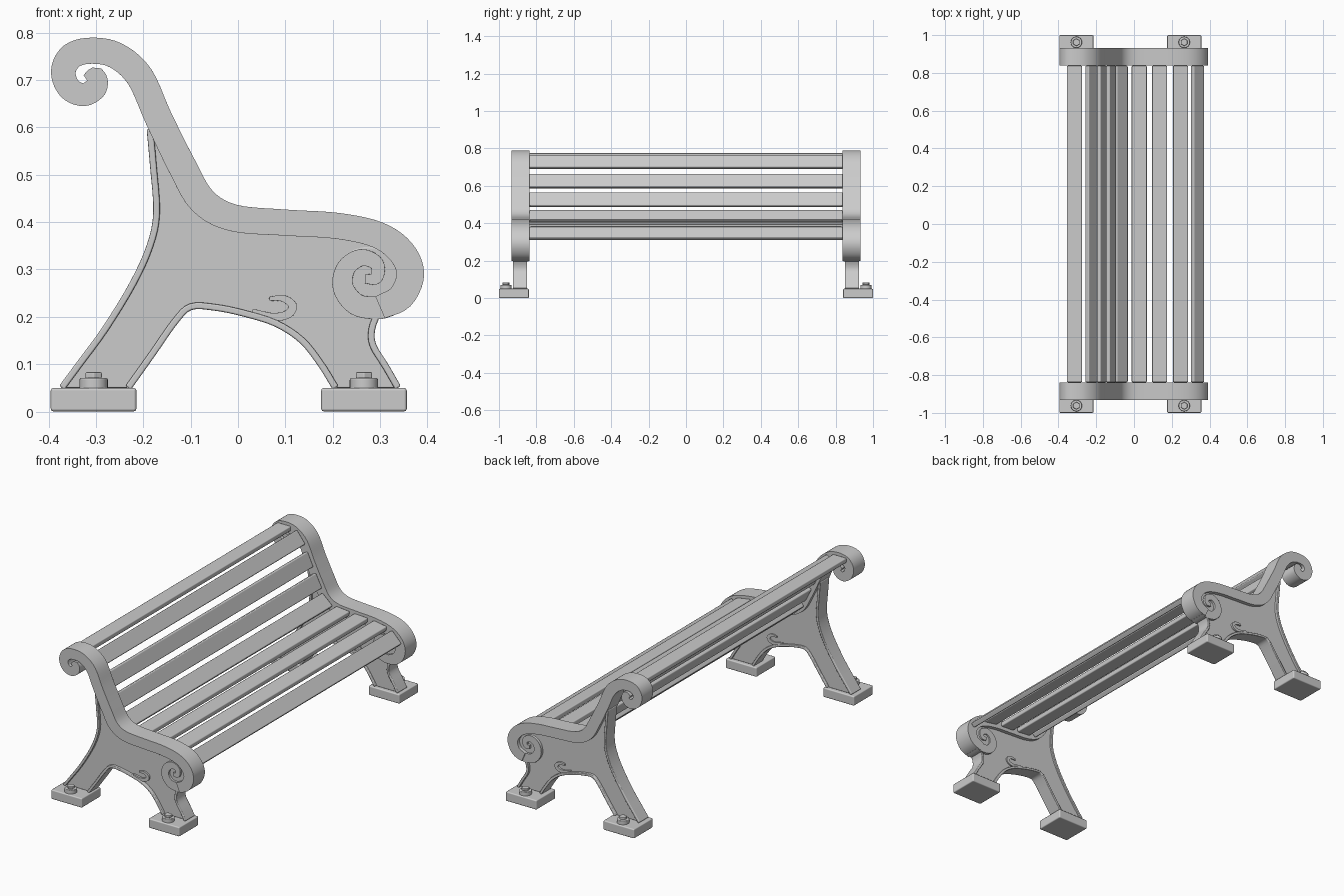
import bpy, bmesh, math
from mathutils import Vector, Matrix

if "Cube" in bpy.data.objects:
    bpy.data.objects.remove(bpy.data.objects["Cube"])


def spline(pts, n=5):
    """Catmull-Rom samples through points of any dimension."""
    p = [Vector(q) for q in pts]
    p = [p[0] * 2 - p[1]] + p + [p[-1] * 2 - p[-2]]
    out = []
    for i in range(1, len(p) - 2):
        a, b, c, d = p[i - 1:i + 3]
        for k in range(n):
            t = k / n
            out.append(0.5 * (b * 2 + (c - a) * t + (a * 2 - b * 5 + c * 4 - d) * t * t
                              + (b * 3 - a - c * 3 + d) * t ** 3))
    return out + [p[-2]]


def finish(name, bm, bevel=0.0, mirror=True, segments=2):
    bmesh.ops.recalc_face_normals(bm, faces=bm.faces)
    me = bpy.data.meshes.new(name)
    bm.to_mesh(me)
    bm.free()
    ob = bpy.data.objects.new(name, me)
    bpy.context.collection.objects.link(ob)
    if bevel:
        m = ob.modifiers.new("bevel", 'BEVEL')
        m.width, m.segments = bevel, segments
        m.limit_method, m.angle_limit = 'ANGLE', math.radians(50)
        m.harden_normals = True
    if mirror:
        ob.modifiers.new("mirror", 'MIRROR').use_axis = (False, True, False)
    return ob


def ribbon(name, pts, y0, y1, bevel, n=5):
    """Strip of varying width following (x, z, width), as deep as y0..y1."""
    s = spline(pts, n)
    bm = bmesh.new()
    rings = []
    for i, q in enumerate(s):
        t = s[min(i + 1, len(s) - 1)] - s[max(i - 1, 0)]
        nrm = Vector((-t[1], t[0])).normalized() * q[2] / 2
        a, b = q.xy + nrm, q.xy - nrm
        rings.append([bm.verts.new(v) for v in ((a.x, y0, a.y), (b.x, y0, b.y),
                                                (b.x, y1, b.y), (a.x, y1, a.y))])
    for r, q in zip(rings, rings[1:]):
        for k in range(4):
            bm.faces.new((r[k], r[(k + 1) % 4], q[(k + 1) % 4], q[k]))
    bm.faces.new(rings[0])
    bm.faces.new(rings[-1])
    return finish(name, bm, bevel)


def plate(name, outline, y0, y1, bevel):
    bm = bmesh.new()
    f = bm.faces.new([bm.verts.new((p[0], y0, p[1])) for p in outline])
    ext = bmesh.ops.extrude_face_region(bm, geom=[f])["geom"]
    bmesh.ops.translate(bm, vec=(0, y1 - y0, 0),
                        verts=[g for g in ext if isinstance(g, bmesh.types.BMVert)])
    return finish(name, bm, bevel)


def box(name, size, loc, angle, bevel, mirror):
    bm = bmesh.new()
    bmesh.ops.create_cube(bm, size=1)
    m = (Matrix.Translation(loc) @ Matrix.Rotation(-math.radians(angle), 4, 'Y')
         @ Matrix.Diagonal((*size, 1)))
    bmesh.ops.transform(bm, matrix=m, verts=bm.verts)
    return finish(name, bm, bevel, mirror)


def peg(name, sides, r, x, y, z0, z1, bevel):
    bm = bmesh.new()
    bmesh.ops.create_cone(bm, cap_ends=True, segments=sides, radius1=r, radius2=r,
                          depth=z1 - z0, matrix=Matrix.Translation((x, y, (z0 + z1) / 2)))
    return finish(name, bm, bevel)


# Scrolled band running from the back curl, along the seat, to the front curl
band = [(-0.318, 0.698, .03), (-0.300, 0.708, .04), (-0.300, 0.685, .048),
        (-0.325, 0.669, .048), (-0.356, 0.682, .05), (-0.369, 0.718, .052),
        (-0.351, 0.751, .055), (-0.31, 0.762, .055), (-0.258, 0.752, .056),
        (-0.208, 0.708, .058), (-0.168, 0.62, .058), (-0.118, 0.518, .06),
        (-0.075, 0.445, .06), (-0.01, 0.409, .057), (0.1, 0.399, .055),
        (0.21, 0.392, .055), (0.295, 0.373, .056), (0.345, 0.337, .058),
        (0.364, 0.29, .058), (0.344, 0.242, .056), (0.3, 0.22, .05)]
ribbon("scrolled_band", band, 0.838, 0.932, 0.009)

# Front curl winding inward, with a domed boss filling it
ribbon("front_scroll", [(0.32, 0.226, .05), (0.295, 0.219, .048), (0.25, 0.226, .046),
                        (0.222, 0.262, .044), (0.228, 0.303, .04), (0.26, 0.325, .036),
                        (0.293, 0.312, .03), (0.292, 0.282, .026), (0.268, 0.28, .018)],
       0.842, 0.926, 0.008)
plate("front_scroll_core", [(0.275 + 0.078 * math.cos(a), 0.278 + 0.075 * math.sin(a))
                            for a in [k * math.tau / 32 for k in range(32)]],
      0.85, 0.914, 0.01)

# Outline curves of the cast side panel
back = [(-0.186, 0.597), (-0.179, 0.52), (-0.172, 0.42), (-0.186, 0.35), (-0.222, 0.27),
        (-0.28, 0.175), (-0.335, 0.1), (-0.372, 0.05)]
under = [(-0.232, 0.05), (-0.18, 0.123), (-0.133, 0.19), (-0.1, 0.221), (-0.05, 0.22),
         (0.01, 0.208), (0.08, 0.186), (0.135, 0.15), (0.175, 0.1), (0.206, 0.05)]
front = [(0.338, 0.05), (0.312, 0.095), (0.285, 0.14), (0.283, 0.175), (0.298, 0.215)]
seat_line = [q[:2] for q in reversed(band[9:20])]
plate("side_panel", [p for c in (back, under, front, seat_line) for p in spline(c, 4)],
      0.858, 0.912, 0.004)

# Raised rims along the panel edges
for nm, c in (("back_rim", back), ("arch_rim", under), ("front_rim", front)):
    ribbon(nm, [(x, z, 0.014) for x, z in c], 0.849, 0.926, 0.004, 4)

# Small leaf curl above the arch
ribbon("arch_curl", [(0.03, 0.212, .01), (0.075, 0.2, .016), (0.106, 0.206, .018),
                     (0.115, 0.224, .018), (0.095, 0.239, .014), (0.066, 0.238, .008)],
       0.852, 0.922, 0.004)

# Foot plates with washers and hex nuts
for nm, x in (("back", -0.305), ("front", 0.266)):
    box(nm + "_foot", (0.181, 0.16, 0.05), (x, 0.92, 0.025), 0, 0.006, True)
    peg(nm + "_washer", 24, 0.03, x, 0.962, 0.045, 0.071, 0.004)
    peg(nm + "_nut", 6, 0.02, x, 0.962, 0.07, 0.083, 0.003)

# Slats following the band: x, z, tilt
slats = [(-0.315, 0.762, 0), (-0.225, 0.726, -52), (-0.172, 0.625, -65),
         (-0.122, 0.525, -63), (-0.069, 0.436, -42), (0.028, 0.407, -5),
         (0.135, 0.399, -3), (0.246, 0.388, -9), (0.336, 0.346, -46)]
for i, (x, z, a) in enumerate(slats):
    box("slat_%d" % (i + 1), (0.08, 1.676, 0.026), (x, 0, z), a, 0.006, False)

bpy.ops.object.select_all(action='SELECT')
bpy.context.view_layer.objects.active = bpy.context.selected_objects[0]
bpy.ops.object.shade_smooth_by_angle(angle=math.radians(40))
